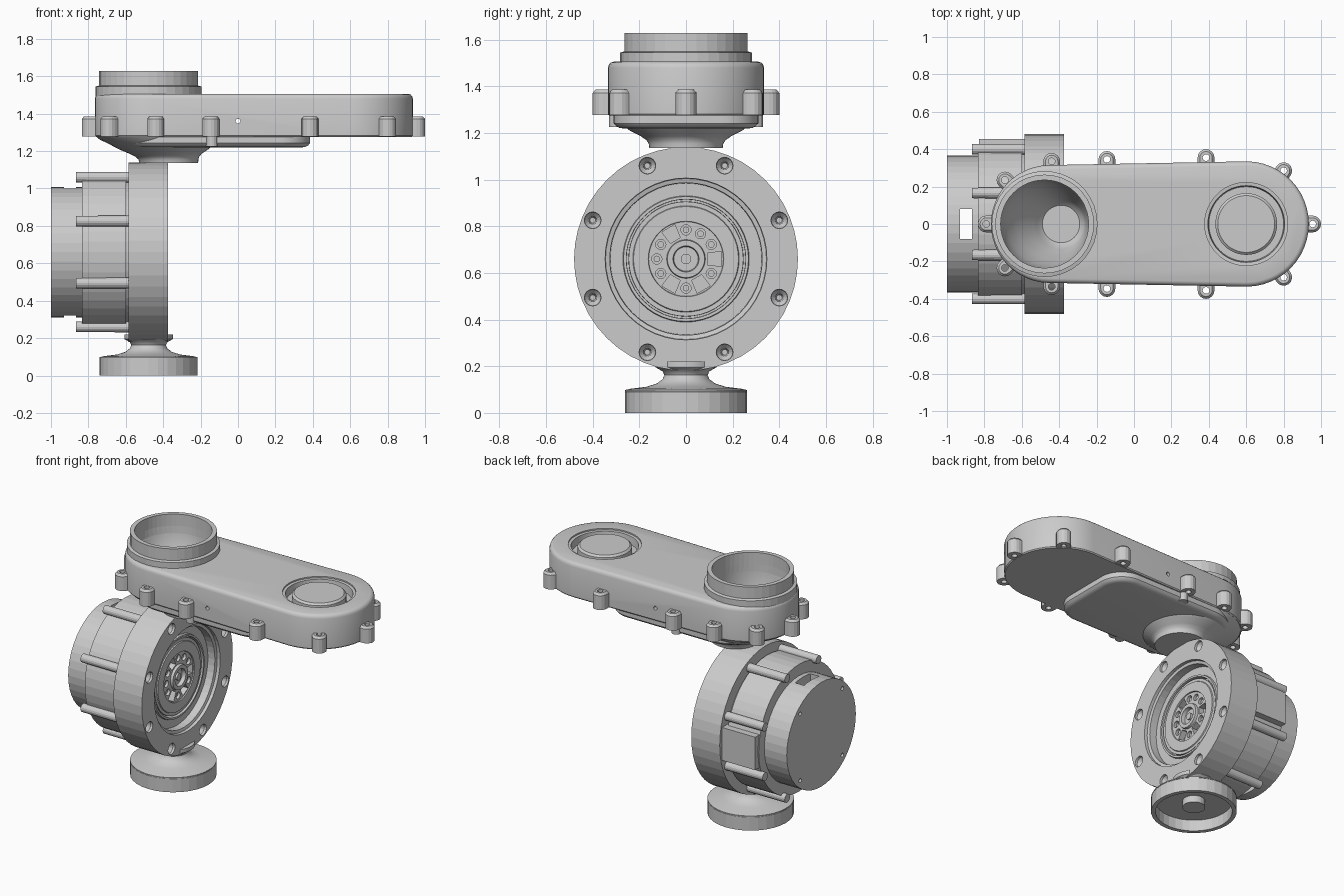
import bpy, bmesh
from math import sin, cos, pi, radians, atan2, hypot

if "Cube" in bpy.data.objects:
    bpy.data.objects.remove(bpy.data.objects["Cube"])

ZM = 0.66      # height of the motor axis
TOP_X = -0.478  # axis of the foot and top collar


def ring_z(x, y, z, r, n=48):
    return [(x + r * cos(2 * pi * i / n), y + r * sin(2 * pi * i / n), z) for i in range(n)]


def ring_x(x, r, n=48, y=0, z=ZM, sz=1.0):
    return [(x, y + r * cos(2 * pi * i / n), z + sz * r * sin(2 * pi * i / n)) for i in range(n)]


def add_loft(bm, loops):
    rows = [[bm.verts.new(p) for p in loop] for loop in loops]
    for a, b in zip(rows, rows[1:]):
        for i in range(len(a)):
            j = (i + 1) % len(a)
            bm.faces.new((a[i], a[j], b[j], b[i]))
    bm.faces.new(rows[0])
    bm.faces.new(rows[-1])


def make(name, *solids, smooth=None):
    """One object from any number of lofted solids."""
    bm = bmesh.new()
    for loops in solids:
        add_loft(bm, loops)
    bmesh.ops.recalc_face_normals(bm, faces=bm.faces)
    me = bpy.data.meshes.new(name)
    bm.to_mesh(me)
    bm.free()
    ob = bpy.data.objects.new(name, me)
    bpy.context.collection.objects.link(ob)
    if smooth:
        shade(ob, smooth)
    return ob


def activate(ob):
    bpy.ops.object.select_all(action='DESELECT')
    ob.select_set(True)
    bpy.context.view_layer.objects.active = ob


def shade(ob, angle):
    activate(ob)
    bpy.ops.object.shade_smooth_by_angle(angle=radians(angle))


def cut(ob, *solids):
    cutter = make("cutter", *solids)
    cutter.hide_render = True
    mod = ob.modifiers.new("cut", 'BOOLEAN')
    mod.operation, mod.solver, mod.object = 'DIFFERENCE', 'EXACT', cutter
    activate(ob)
    bpy.ops.object.modifier_apply(modifier=mod.name)
    bpy.data.objects.remove(cutter)


def box(x0, x1, y0, y1, z0, z1):
    return [[(x0, y0, z), (x1, y0, z), (x1, y1, z), (x0, y1, z)] for z in (z0, z1)]


def lathe_z(x, y, prof, n=48):
    return [ring_z(x, y, z, r, n) for r, z in prof]


def lathe_x(prof, n=48, y=0, z=ZM, sz=1.0):
    return [ring_x(x, r, n, y, z, sz) for r, x in prof]


def arcs(corners, z, inset=0.0, n=12):
    """Rounded outline from (x, y, radius, start, end) arcs."""
    pts = []
    for x, y, r, a0, a1 in corners:
        for i in range(n + 1):
            a = radians(a0 + (a1 - a0) * i / n)
            pts.append((x + (r - inset) * cos(a), y + (r - inset) * sin(a), z))
    return pts


def polar(r, deg):
    return r * cos(radians(deg)), ZM + r * sin(radians(deg))


# --- Foot: hollow disc with a centre boss, and flared stem
make("foot_disc", lathe_z(TOP_X, 0, [(.07, .03), (.07, .075), (.235, .075), (.235, 0), (.262, 0),
                                     (.262, .09), (.25, .1), (.01, .1)], 32))
make("foot_stem", lathe_z(TOP_X, 0, [(.262, .092), (.262, .098), (.235, .104), (.17, .112), (.125, .126),
                                     (.1, .145), (.093, .162), (.1, .178), (.13, .195), (.13, .22)]), smooth=40)

# --- Drum with stepped recess and output hub
drum = make("motor_drum", lathe_x([
    (.022, -.435), (.022, -.45), (.052, -.45), (.056, -.425), (.08, -.425), (.083, -.442), (.16, -.442),
    (.162, -.435), (.225, -.435), (.228, -.442), (.246, -.442), (.247, -.475), (.255, -.475), (.256, -.435),
    (.268, -.435), (.271, -.45), (.325, -.45), (.327, -.4), (.345, -.395), (.347, -.375),
    (.48, -.375), (.48, -.585), (.01, -.585)]))
bolts = [polar(.433, 22.5 + 45 * i) for i in range(8)]
hub = [polar(.125, 30 * i) for i in range(12)]
round_ids = (1, 2, 3, 5, 6, 7, 9, 11)
slots = []
for i in (0, 4, 8, 10):
    pts = [polar(r, 30 * i + a) for r, a in ((.095, -15), (.155, -12), (.155, 12), (.095, 15))]
    slots.append([[(x, y, z) for y, z in pts] for x in (-.48, -.42)])
cut(drum,
    *[lathe_x([(.012, -.45), (.018, -.41), (.035, -.39), (.037, -.36)], 16, y, z) for y, z in bolts],
    *[lathe_x([(.022, -.475), (.022, -.42)], 14, *hub[i]) for i in round_ids],
    *slots)
make("hub_screws", *[lathe_x([(.014, -.48), (.014, -.455)], 12, *hub[i]) for i in round_ids])

# --- Motor housing behind the drum, with bolt bosses and side pad
make("motor_housing", lathe_x([(.405, -.585), (.405, -.6), (.425, -.6), (.425, -.835)]))
make("housing_bosses", *[lathe_x([(.029, -.58), (.028, -.865)], 16, y, z) for y, z in bolts])
make("housing_side_pad", box(-.83, -.586, .38, .455, ZM - .11, ZM + .11))

# --- Rear cap with slot and screw holes
cap = make("rear_cap", lathe_x([(.365, -.83), (.365, -1.0)], 44, sz=.955))
cut(cap, box(-.93, -.865, -.08, .08, 0, 1.5),
    *[lathe_x([(.013, -.97), (.013, -1.1)], 12, *polar(.315, 45 + 90 * i)) for i in range(4)])

# --- Funnel-shaped hollow shared by collar, gearbox and neck
funnel = [ring_z(x, 0, z, r) for x, z, r in (
    (-.39, 1.17, .1), (-.39, 1.19, .12), (-.395, 1.22, .135), (-.41, 1.27, .16), (-.435, 1.34, .19),
    (-.46, 1.42, .218), (-.475, 1.5, .233), (TOP_X, 1.55, .235), (TOP_X, 1.7, .235))]

# --- Gearbox case: tapered rounded slab
ends = [(.6, 0, .335, -89, 89), (-.45, 0, .315, 91, 269)]
case = make("gearbox_case", [arcs(ends, z, d, 24) for z, d in (
    (1.275, .006), (1.282, 0), (1.48, 0), (1.493, .004), (1.502, .012), (1.506, .024))])
cut(case, funnel)
cut(case, lathe_z(.6, 0, [(.2, 1.445), (.205, 1.495), (.222, 1.497), (.222, 1.6)]))
cut(case, [[(x, y, z + 1.36) for x, z in ((.013 * cos(a * pi / 6), .013 * sin(a * pi / 6)) for a in range(12))]
           for y in (-.5, .5)])
shade(case, 35)
make("gearbox_hub", lathe_z(.6, 0, [(.165, 1.43), (.165, 1.49), (.152, 1.502), (.01, 1.502)]))

# --- Lower pad under the case
corners = [(.225, -.15, .16, -90, 0), (.225, .15, .16, 0, 90),
           (-.39, .08, .23, 90, 180), (-.39, -.08, .23, 180, 270)]
pad = make("gearbox_lower_pad", [arcs(corners, z, d) for z, d in (
    (1.22, .04), (1.222, .025), (1.23, .01), (1.242, 0), (1.28, 0))])
cut(pad, funnel)
shade(pad, 35)

# --- Flared neck joining gearbox and drum
neck = make("upper_neck", [ring_z(x, 0, z, r) for x, z, r in (
    (-.37, 1.135, .157), (-.372, 1.155, .16), (-.378, 1.17, .17), (-.388, 1.187, .195), (-.398, 1.21, .24),
    (-.41, 1.235, .275), (-.44, 1.262, .3), (-.45, 1.28, .312))])
cut(neck, funnel)
shade(neck, 35)

# --- Top collar
collar = make("top_collar", lathe_z(TOP_X, 0, [(.283, 1.49), (.283, 1.545), (.264, 1.55), (.264, 1.628)], 36))
cut(collar, funnel)

# --- Bolt lugs round the case
half = [(-.69, .235), (-.44, .335), (-.145, .345), (.385, .355), (.8, .285)]
spots = [(-.79, 0), (.955, 0)] + [(x, s * y) for x, y in half for s in (1, -1)]
lugs = []
for x, y in spots:
    cx = min(max(x, -.45), .6)
    a = atan2(y, x - cx) * 180 / pi
    d = hypot(y, x - cx)
    ix, iy = x - .07 * (x - cx) / d, y - .07 * y / d
    shape = [(x, y, .045, a - 90, a + 90), (ix, iy, .045, a + 90, a + 270)]
    lugs.append([arcs(shape, z, i, 8) for z, i in ((1.277, 0), (1.372, 0), (1.386, .012))])
lug_ob = make("case_lugs", *lugs)
cut(lug_ob, *[lathe_z(x, y, [(.018, 1.2), (.018, 1.5)], 12) for x, y in spots])
make("lug_pegs", *[lathe_z(-.14, s * .3, [(.03, 1.225), (.03, 1.28)], 16) for s in (1, -1)])
